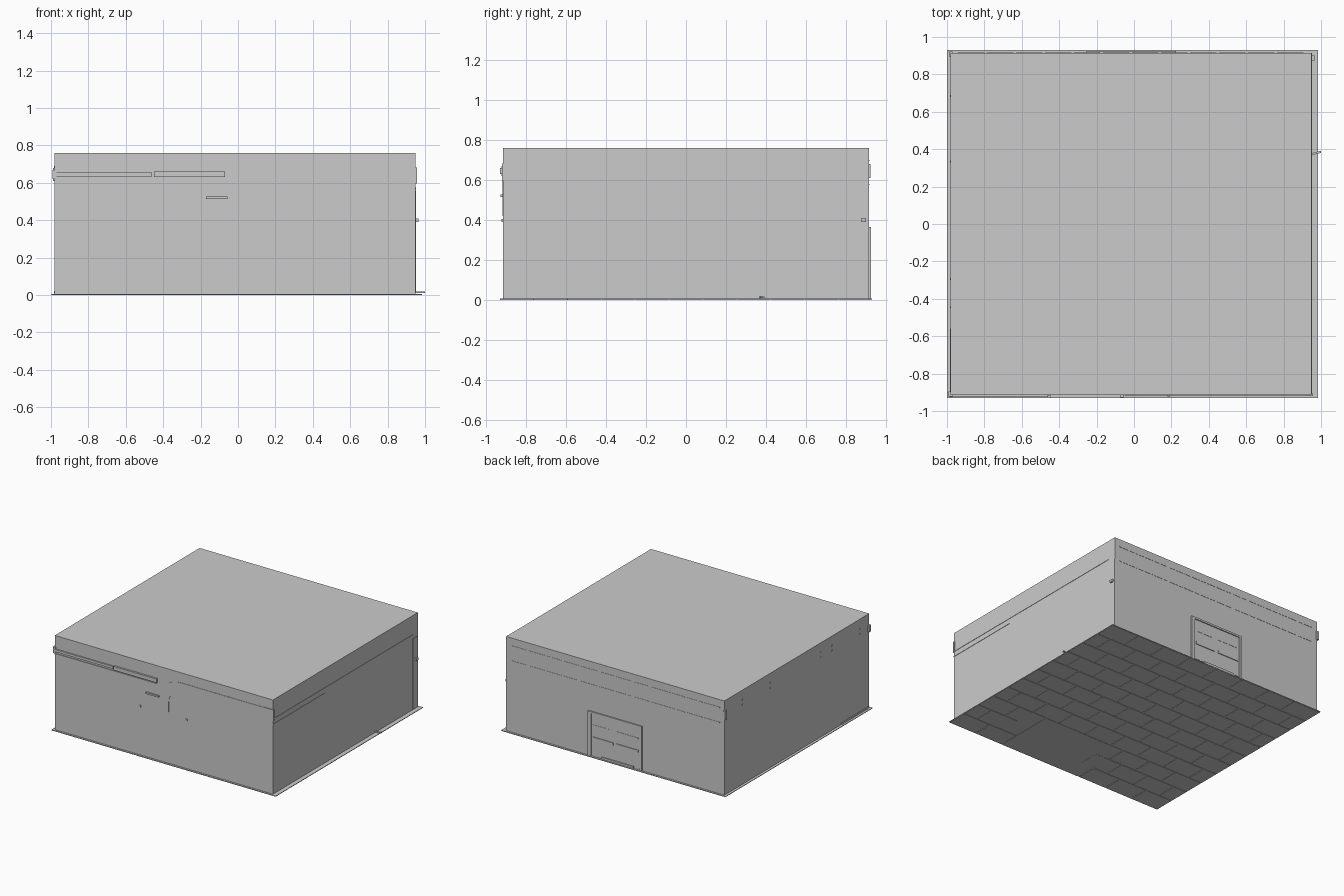
import bpy, bmesh, math

if "Cube" in bpy.data.objects:
    bpy.data.objects.remove(bpy.data.objects["Cube"])

# Outer wall planes and floor extents
X0, X1, Y0, Y1, H = -0.98, 0.95, -0.915, 0.915, 0.76
FX0, FX1, FY = -1.0, 0.985, 0.93


def finish(name, bm):
    bmesh.ops.recalc_face_normals(bm, faces=bm.faces)
    me = bpy.data.meshes.new(name)
    bm.to_mesh(me)
    bm.free()
    ob = bpy.data.objects.new(name, me)
    bpy.context.collection.objects.link(ob)
    return ob


def add_box(bm, x0, x1, y0, y1, z0, z1):
    geo = bmesh.ops.create_cube(bm, size=1)
    for v in geo['verts']:
        v.co.x = (x0 + x1) / 2 + v.co.x * (x1 - x0)
        v.co.y = (y0 + y1) / 2 + v.co.y * (y1 - y0)
        v.co.z = (z0 + z1) / 2 + v.co.z * (z1 - z0)
    return geo['verts']


def boxes(name, items):
    bm = bmesh.new()
    for b in items:
        add_box(bm, *b)
    return finish(name, bm)


# Wall helpers: a box of depth d that stands proud of one wall
def front(a, b, z0, z1, d=0.004):
    return (a, b, Y0 - d, Y0 + 0.01, z0, z1)


def back(a, b, z0, z1, d=0.004):
    return (a, b, Y1 - 0.01, Y1 + d, z0, z1)


def right(a, b, z0, z1, d=0.004):
    return (X1 - 0.01, X1 + d, a, b, z0, z1)


def left(a, b, z0, z1, d=0.004):
    return (X0 - d, X0 + 0.01, a, b, z0, z1)


# Room shell: four walls and a ceiling, open towards the floor
bm = bmesh.new()
add_box(bm, X0, X1, Y0, Y1, 0.003, H)
bottom = [f for f in bm.faces if all(v.co.z < 0.01 for v in f.verts)]
bmesh.ops.delete(bm, geom=bottom, context='FACES_ONLY')
finish("walls_and_ceiling", bm)

# Floor slab with staggered tiles on the underside
boxes("floor_slab", [(FX0, FX1, -FY, FY, 0.003, 0.007)])
bm = bmesh.new()
rows, cols, gap = 11, 8, 0.005
th, tw = 2 * FY / rows, (FX1 - FX0) / cols
for r in range(rows):
    y = -FY + r * th
    for c in range(cols + 1):
        x = FX0 + (c - 0.5 * (r % 2)) * tw
        xa, xb = max(x, FX0), min(x + tw, FX1)
        if xb - xa < 0.02:
            continue
        plain = y < -0.5 and -0.25 < (xa + xb) / 2 < 0.5
        if not plain:
            add_box(bm, xa + gap / 2, xb - gap / 2,
                    y + gap / 2, y + th - gap / 2, 0, 0.005)
finish("floor_tiles", bm)
boxes("plain_floor_patch", [(-0.24, 0.48, -FY, -FY + 3 * th - gap, 0.001, 0.005)])

# Curved duct on the front wall: rises, bends, runs to the right corner
bm = bmesh.new()
cx, cz, n = 0.13, 0.50, 10
path = [((-0.05, 0.42), (0.03, 0.42))]
for i in range(n + 1):
    a = math.pi - i * math.pi / 2 / n
    path.append(tuple((cx + r * math.cos(a), cz + r * math.sin(a))
                      for r in (0.18, 0.10)))
path.append(((X1, 0.68), (X1, 0.60)))
rings = []
for (ox, oz), (ix, iz) in path:
    rings.append([bm.verts.new(p) for p in (
        (ox, Y0 - 0.003, oz), (ix, Y0 - 0.003, iz),
        (ix, Y0 + 0.01, iz), (ox, Y0 + 0.01, oz))])
for p, q in zip(rings, rings[1:]):
    for k in range(4):
        bm.faces.new((p[k], p[(k + 1) % 4], q[(k + 1) % 4], q[k]))
bm.faces.new(rings[0])
bm.faces.new(rings[-1])
finish("curved_duct", bm)
boxes("duct_collar", [front(0.87, X1 + 0.006, 0.597, 0.683, 0.005)])

# Front rails and small fixings
boxes("front_rails", [front(X0 - 0.006, -0.46, 0.635, 0.655, 0.01),
                      front(-0.45, -0.07, 0.63, 0.66, 0.015),
                      front(X0, -0.07, 0.612, 0.619, 0.005)])
boxes("front_short_bar", [front(-0.17, -0.055, 0.515, 0.527, 0.012)])
boxes("front_fixings", [front(x, x + 0.012, 0.39, 0.405, 0.006)
                        for x in (-0.23, 0.18)])

# Right wall: seam rails, doorway outline and corner strip
boxes("right_rails", [right(Y0, 0.85, 0.602, 0.609, 0.003),
                      right(Y0, -0.27, 0.560, 0.567, 0.003)])
boxes("doorway_edge", [right(-0.272, -0.264, 0.015, 0.567, 0.003)])
boxes("right_corner_strip", [right(0.848, Y1, 0.01, 0.575, 0.003)])
boxes("right_pipe_end", [right(0.875, 0.90, 0.39, 0.41, 0.016)])

# Thin slanted piece lying at the foot of the right wall
bm = bmesh.new()
vs = add_box(bm, X1 - 0.01, 1.0, 0.365, 0.377, 0.011, 0.019)
for v in vs:
    if v.co.x > 0.97:
        v.co.y += 0.015
finish("floor_rod", bm)

# Back wall: broken seam rails
seams = []
for z in (0.575, 0.695):
    for i in range(12):
        x = X0 + 0.04 + i * 0.155
        seams.append(back(x, x + 0.14, z, z + 0.005, 0.002))
boxes("back_seams", seams)

# Back door: frame, leaf, panels and threshold
DX0, DX1, DZ = -0.254, 0.224, 0.365
boxes("back_door_frame", [back(DX0, DX0 + 0.02, 0.007, DZ, 0.010),
                          back(DX1 - 0.03, DX1, 0.007, DZ, 0.010),
                          back(DX0, DX1, DZ - 0.015, DZ, 0.010)])
boxes("back_door_leaf", [back(DX0 + 0.02, DX1 - 0.03, 0.02, DZ - 0.015, 0.002)])
boxes("back_door_panels", [back(-0.22, -0.03, 0.145, 0.165, 0.008),
                           back(0.00, 0.18, 0.145, 0.165, 0.008),
                           back(-0.22, -0.03, 0.255, 0.262, 0.004),
                           back(0.03, 0.18, 0.255, 0.262, 0.004),
                           back(-0.18, 0.10, 0.010, 0.025, 0.010)])

# Left wall: corner brackets, bolt pairs and a foot strip
boxes("left_brackets", [left(Y1 - 0.02, Y1 + 0.008, 0.61, 0.68, 0.010),
                        left(Y0 - 0.008, Y0 + 0.02, 0.62, 0.67, 0.012)])
boxes("left_bolts", [left(y, y + 0.01, z, z + 0.01)
                     for y in (0.68, 0.33, -0.30, -0.45, -0.80)
                     for z in (0.64, 0.68)])
boxes("left_foot_strip", [left(-0.90, -0.56, 0.008, 0.022, 0.005)])
